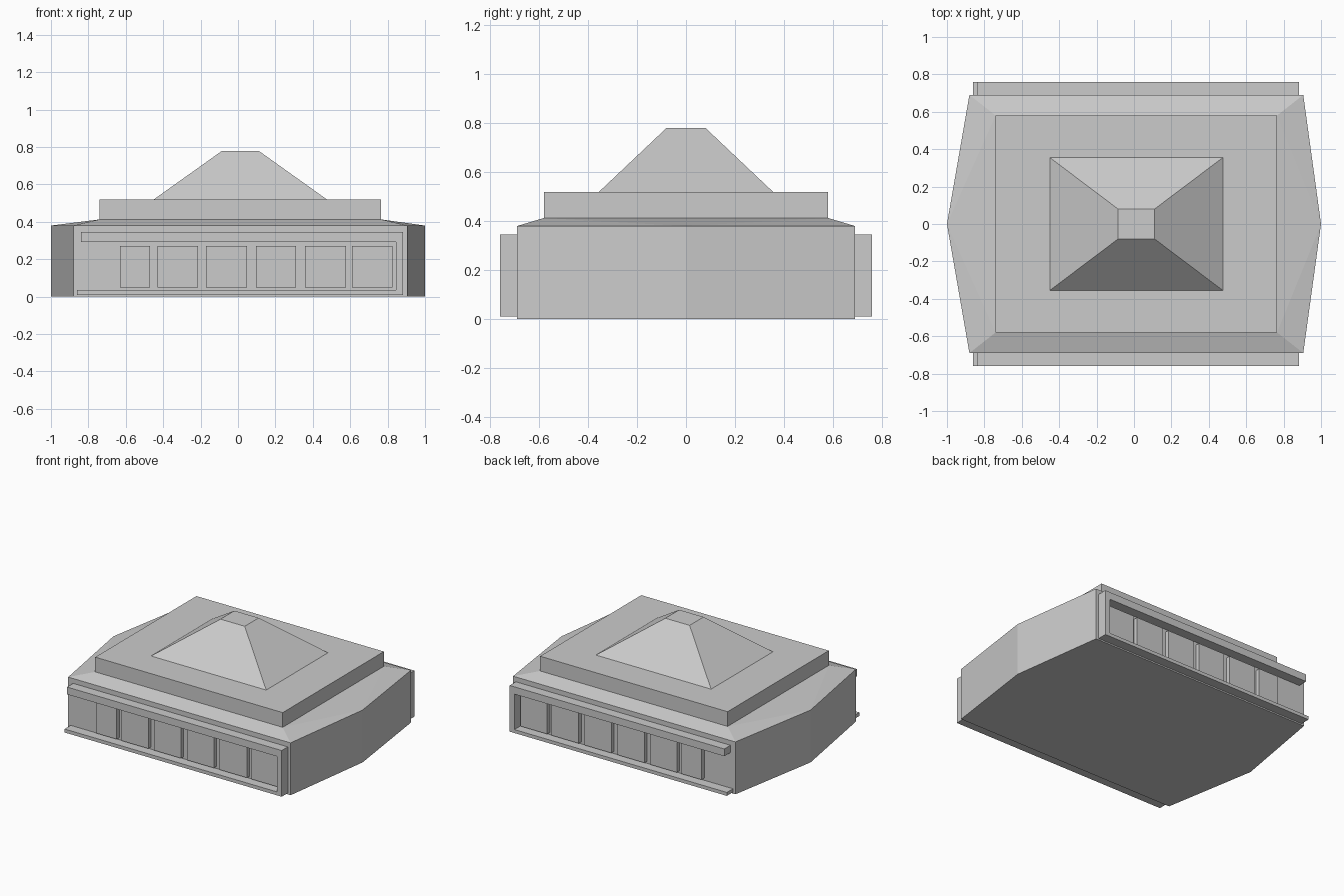
import bpy, bmesh

if "Cube" in bpy.data.objects:
    bpy.data.objects.remove(bpy.data.objects["Cube"])


def loft(name, rings, close=True):
    """Solid through stacked rings of equal length, capped at both ends."""
    bm = bmesh.new()
    loops = [[bm.verts.new(p) for p in ring] for ring in rings]
    n = len(loops[0])
    for a, b in zip(loops, loops[1:]):
        for i in range(n):
            j = (i + 1) % n
            bm.faces.new((a[i], a[j], b[j], b[i]))
    bm.faces.new(loops[0][::-1])
    bm.faces.new(loops[-1])
    bmesh.ops.recalc_face_normals(bm, faces=bm.faces[:])
    mesh = bpy.data.meshes.new(name)
    bm.to_mesh(mesh)
    bm.free()
    obj = bpy.data.objects.new(name, mesh)
    bpy.context.collection.objects.link(obj)
    return obj


def rect(x0, x1, y, z):
    return [(x0, -y, z), (x1, -y, z), (x1, y, z), (x0, y, z)]


def facade(name, outline, y0, y1):
    """Extrude an x-z outline along y and mirror it to the back wall."""
    obj = loft(name, [[(x, y, z) for x, z in outline] for y in (y0, y1)])
    mod = obj.modifiers.new("back_copy", 'MIRROR')
    mod.use_axis = (False, True, False)
    mod.use_clip = False
    mod.use_mirror_merge = False
    return obj


# Six-sided main hall
plan = [(-0.88, -0.69), (0.905, -0.69), (1.0, 0), (0.905, 0.69), (-0.88, 0.69), (-1.0, 0)]
hall = loft("main_hall", [[(x, y, z) for x, y in plan] for z in (0, 0.38)])

# Shallow sloping roof, pentagonal at the pointed ends
bm = bmesh.new()
lo = [bm.verts.new((x, y, 0.38)) for x, y in plan]
hi = [bm.verts.new(p) for p in rect(-0.74, 0.765, 0.58, 0.413)]
for f in ((lo[0], lo[1], hi[1], hi[0]), (lo[3], lo[4], hi[3], hi[2]),
          (lo[1], lo[2], hi[1]), (lo[2], hi[2], hi[1]), (lo[2], lo[3], hi[2]),
          (lo[4], lo[5], hi[3]), (lo[5], hi[0], hi[3]), (lo[5], lo[0], hi[0]),
          hi):
    bm.faces.new(f)
mesh = bpy.data.meshes.new("roof_skirt")
bm.to_mesh(mesh)
bm.free()
bpy.context.collection.objects.link(bpy.data.objects.new("roof_skirt", mesh))

# Raised roof tier and truncated pyramid
loft("roof_tier", [rect(-0.74, 0.765, 0.58, 0.413), rect(-0.74, 0.765, 0.58, 0.52)])
loft("roof_pyramid", [rect(-0.45, 0.475, 0.355, 0.52), rect(-0.085, 0.11, 0.08, 0.78)])

# C-shaped frame: canopy, end post and sill, open at the left end
facade("facade_frame",
       [(-0.86, 0.01), (0.883, 0.01), (0.883, 0.345), (-0.84, 0.345),
        (-0.84, 0.292), (0.845, 0.292), (0.845, 0.035), (-0.86, 0.035)],
       -0.76, -0.69)

# Row of window panels
spans = [(-0.63, -0.47), (-0.43, -0.215), (-0.17, 0.047),
         (0.095, 0.31), (0.357, 0.577), (0.61, 0.825)]
for i, (a, b) in enumerate(spans):
    facade(f"window_panel_{i + 1}", [(a, 0.05), (b, 0.05), (b, 0.27), (a, 0.27)], -0.72, -0.69)
